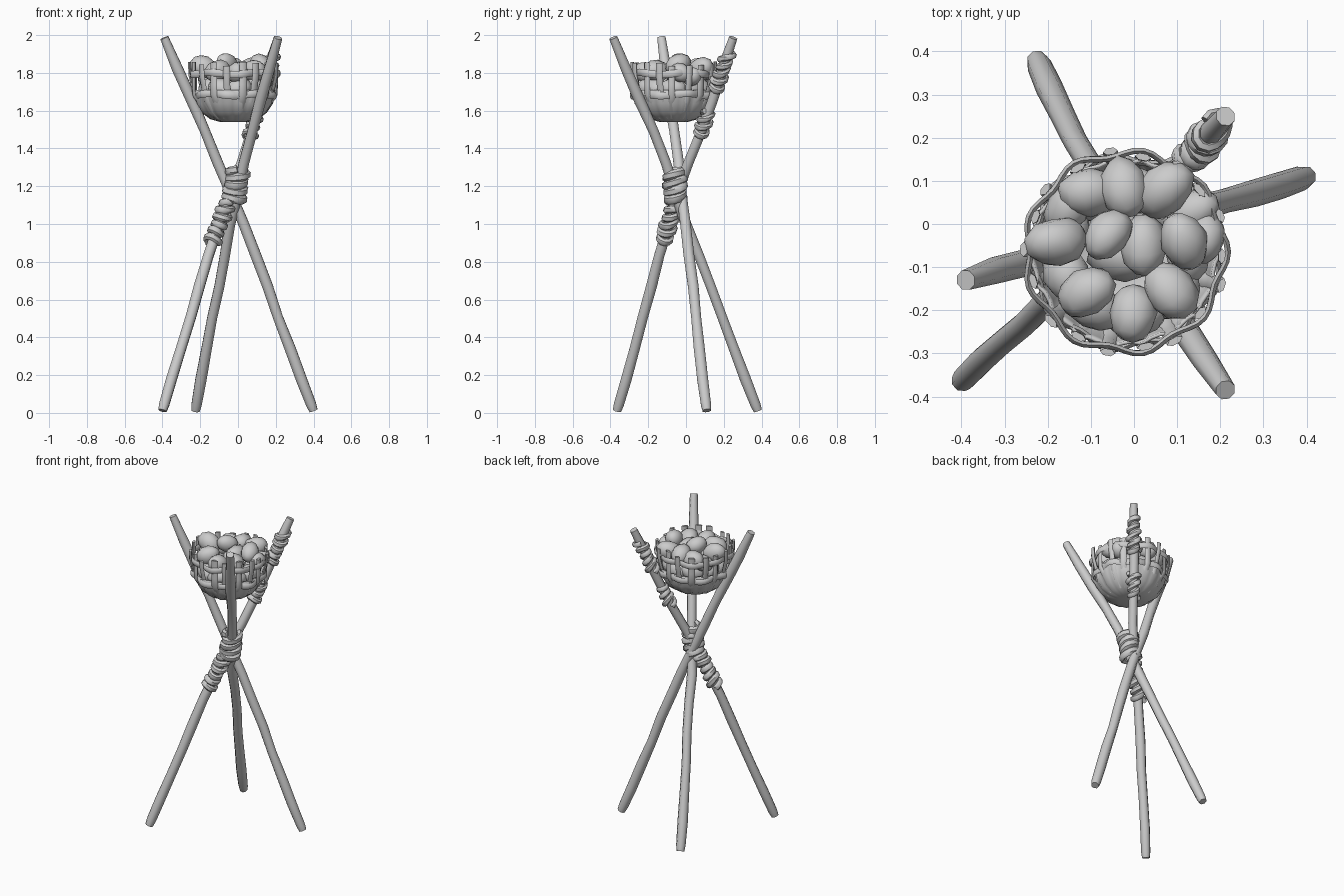
import bpy, bmesh, math, random
from mathutils import Vector, Matrix, noise

if "Cube" in bpy.data.objects:
    bpy.data.objects.remove(bpy.data.objects["Cube"])

random.seed(4)
TAU = math.tau


def finish(name, bm, angle=50):
    bmesh.ops.recalc_face_normals(bm, faces=bm.faces)
    me = bpy.data.meshes.new(name)
    bm.to_mesh(me)
    bm.free()
    ob = bpy.data.objects.new(name, me)
    bpy.context.collection.objects.link(ob)
    bpy.ops.object.select_all(action='DESELECT')
    ob.select_set(True)
    bpy.context.view_layer.objects.active = ob
    bpy.ops.object.shade_smooth_by_angle(angle=math.radians(angle))
    return ob


def sweep(bm, pts, out, size, sides=8, closed=False):
    """Sweep an ellipse along pts; out(i) = first section axis, size(i) = (half along out, half across)."""
    rings, n = [], len(pts)
    for i, p in enumerate(pts):
        a = pts[(i - 1) % n] if closed or i else p
        b = pts[(i + 1) % n] if closed or i < n - 1 else p
        t = (b - a).normalized()
        u = out(i)
        u = (u - t * u.dot(t)).normalized()
        v = t.cross(u)
        su, sv = size(i)
        rings.append([bm.verts.new(p + u * su * math.cos(TAU * (k + .5) / sides)
                                   + v * sv * math.sin(TAU * (k + .5) / sides)) for k in range(sides)])
    for i in range(n if closed else n - 1):
        r, s = rings[i], rings[(i + 1) % n]
        for k in range(sides):
            m = (k + 1) % sides
            bm.faces.new((r[k], r[m], s[m], s[k]))
    if not closed:
        bm.faces.new(rings[0])
        bm.faces.new(rings[-1])


def along(path, z):
    """Point at height z on a polyline."""
    for a, b in zip(path, path[1:]):
        if z <= b.z or b is path[-1]:
            return a.lerp(b, (z - a.z) / (b.z - a.z))


# Three crossed poles
poles = {
    "right_foot_pole": [(.40, .11, .012), (.0, -.01, 1.08), (-.39, -.13, 1.986)],
    "left_foot_pole": [(-.40, -.365, .012), (-.13, -.115, .92), (-.02, -.035, 1.2), (.075, .085, 1.5), (.212, .25, 1.986)],
    "back_foot_pole": [(-.225, .38, .012), (-.025, -.03, 1.08), (.05, -.135, 1.4), (.212, -.385, 1.986)],
}
poles = {k: [Vector(p) for p in v] for k, v in poles.items()}
for name, path in poles.items():
    n = 13
    z0, z1 = path[0].z, path[-1].z
    pts = [along(path, z0 + (z1 - z0) * i / (n - 1)) for i in range(n)]
    for i in range(1, n - 1):
        pts[i] += Vector((random.uniform(-1, 1), random.uniform(-1, 1), 0)) * .004
    rad = [random.uniform(.028, .032) for _ in pts]
    rad[0], rad[-1] = .024, .024
    pts.insert(1, pts[0].lerp(pts[1], .2))
    rad.insert(1, .029)
    bm = bmesh.new()
    sweep(bm, pts, lambda i: Vector((1, 0, 0)), lambda i: (rad[i], rad[i]))
    finish(name, bm)


# Rope wrappings
def wrap(name, path, z0, z1, turns, r, rope):
    a, b = along(path, z0), along(path, z1)
    q = (b - a).to_track_quat('Z', 'Y')
    n = int(turns * 12)
    outs, pts = [], []
    for i in range(n + 1):
        t, ang = i / n, TAU * i / 12
        o = q @ Vector((math.cos(ang), math.sin(ang), 0))
        wob = (b - a).normalized() * .012 * math.sin(ang + 3 * t)
        outs.append(o)
        pts.append(along(path, z0 + (z1 - z0) * t) + o * (r + .005 * math.sin(i * .9)) + wob)
    bm = bmesh.new()
    sweep(bm, pts, lambda i: outs[i], lambda i: (rope * .8, rope * 1.1), 6)
    finish(name, bm)


B = poles["left_foot_pole"]
wrap("lower_pole_rope", B, .90, 1.12, 5.5, .036, .018)
hub = [Vector((-.03, -.055, 1.08)), Vector((.01, -.06, 1.33))]
wrap("crossing_rope", hub, 1.12, 1.29, 4.5, .05, .022)
wrap("middle_pole_rope", B, 1.46, 1.60, 3.5, .032, .015)
wrap("upper_pole_rope", B, 1.70, 1.90, 5, .032, .016)

# Lumpy basket bowl
C = Vector((-.02, -.065, 0))
STAKES = 18
prof = [(.07, 1.548), (.12, 1.562), (.165, 1.595), (.193, 1.64), (.207, 1.69), (.212, 1.71)]
bm = bmesh.new()
rows = []
for r, z in prof:
    row = []
    for k in range(54):
        a = TAU * k / 54
        rr = r * (1 + .03 * math.cos(STAKES * a) + .05 * noise.noise(Vector((3 * math.cos(a), 3 * math.sin(a), z * 9))))
        row.append(bm.verts.new(C + Vector((rr * math.cos(a), rr * math.sin(a), z))))
    rows.append(row)
for r, s in zip(rows, rows[1:]):
    for k in range(54):
        m = (k + 1) % 54
        bm.faces.new((r[k], r[m], s[m], s[k]))
bm.faces.new(rows[0])
bowl = finish("basket_bowl", bm, 70)
mod = bowl.modifiers.new("thickness", 'SOLIDIFY')
mod.thickness = .008

# Upright stakes, weaving alternately inside and outside the bands
bm = bmesh.new()
for s in range(STAKES):
    a = TAU * s / STAKES + random.uniform(-.05, .05)
    d = Vector((math.cos(a), math.sin(a), 0))
    w = .006 * (-1) ** s
    top = random.uniform(1.835, 1.86)
    sp = [(.12, 1.562), (.168, 1.6), (.2, 1.65), (.216 + w, 1.685), (.223, 1.74), (.229 - w, 1.79), (.23 - w, top)]
    pts = [C + d * r + Vector((0, 0, z)) for r, z in sp]
    wide = random.uniform(.017, .021)
    sweep(bm, pts, lambda i: d if i > 1 else d * .6 - Vector((0, 0, .8)), lambda i: (.009, wide), 6)
finish("basket_stakes", bm)

# Woven horizontal bands
for name, z, r, ph in (("lower_band", 1.685, .219, -1), ("upper_band", 1.797, .229, 1)):
    bm = bmesh.new()
    n = STAKES * 4
    dirs = [Vector((math.cos(TAU * i / n), math.sin(TAU * i / n), 0)) for i in range(n)]
    pts = [C + d * (r + ph * .009 * math.cos(TAU * i / 8))
           + Vector((0, 0, z + .006 * math.sin(TAU * i / n * 5))) for i, d in enumerate(dirs)]
    sweep(bm, pts, lambda i: dirs[i], lambda i: (.008, .019), 6, True)
    finish(name, bm)

# Pile of rounded stones: visible top layer, then a filling layer
stones = [(-.10, .075, 1.80, 0, .07), (-.025, .085, 1.82, 100, .07), (.07, .08, 1.82, 40, .072),
          (-.18, -.04, 1.83, 10, .07), (-.06, -.025, 1.85, 50, .062), (.02, -.05, 1.81, 90, .068),
          (.115, -.04, 1.845, 110, .066), (.165, -.03, 1.80, 80, .058), (-.11, -.16, 1.81, 30, .068),
          (-.002, -.205, 1.80, 90, .068), (.085, -.155, 1.81, 130, .07), (-.155, .035, 1.78, 60, .06),
          (.14, .03, 1.78, 20, .06)]
for k in range(9):
    a = TAU * k / 9
    stones.append((C.x + .145 * math.cos(a), C.y + .145 * math.sin(a), 1.715, math.degrees(a) + 90, .066))
stones.append((C.x, C.y, 1.70, 0, .085))
bm = bmesh.new()
for x, y, z, yaw, r in stones:
    m = (Matrix.Translation((x, y, z)) @ Matrix.Rotation(math.radians(yaw), 4, 'Z')
         @ Matrix.Rotation(random.uniform(-.4, .4), 4, 'Y') @ Matrix.Diagonal((r * 1.1, r * .82, r * .85, 1)))
    vs = bmesh.ops.create_icosphere(bm, subdivisions=2, radius=1, matrix=m)["verts"]
    c = Vector((x, y, z))
    for v in vs:
        v.co = c + (v.co - c) * (1 + .12 * noise.noise(v.co * 18))
finish("stones", bm, 60)
